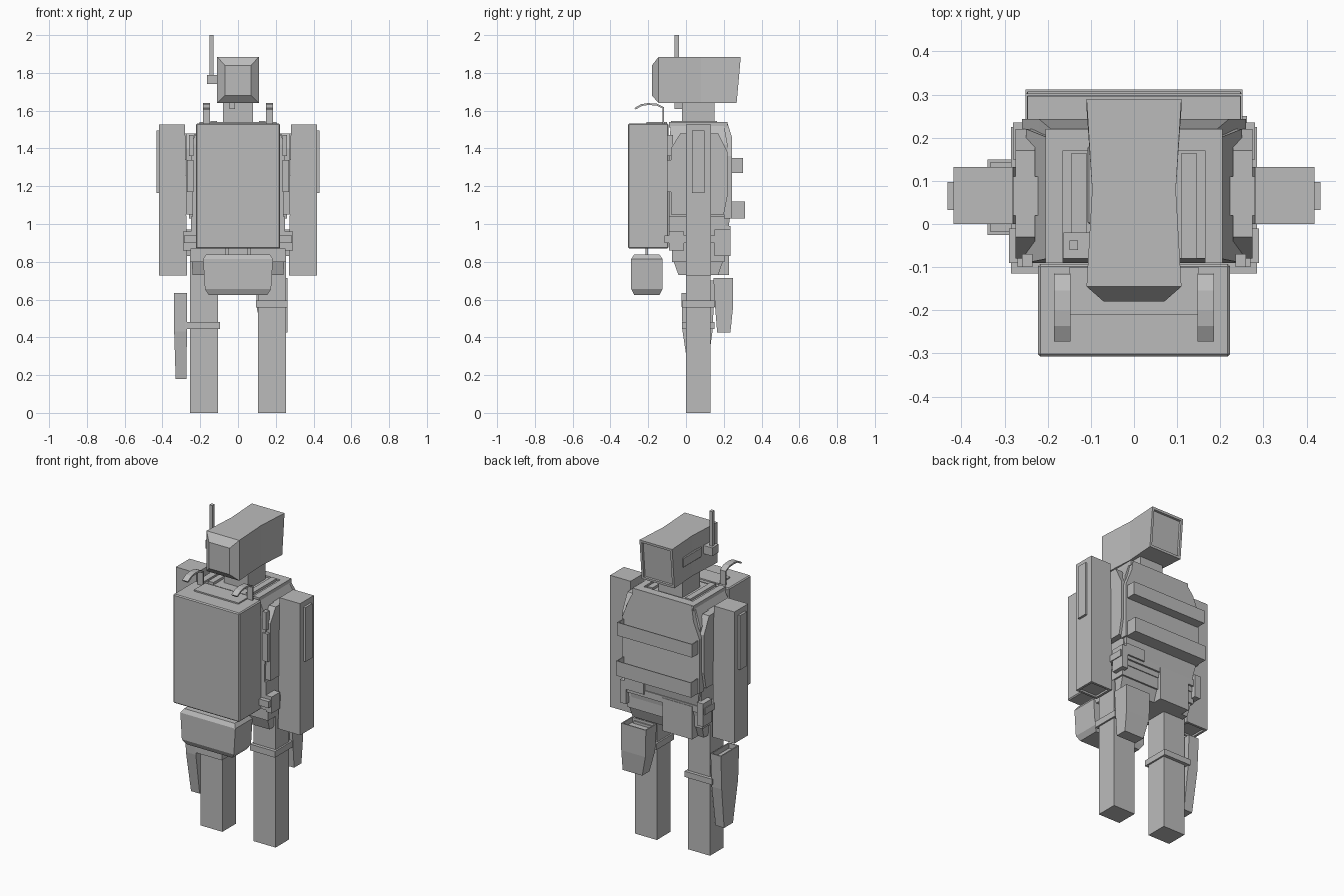
import bpy
import bmesh
import math
from mathutils import Vector

default_cube = bpy.data.objects.get("Cube")
if default_cube:
    bpy.data.objects.remove(default_cube, do_unlink=True)

GREY = (0.5, 0.5, 0.5, 1.0)
grey = bpy.data.materials.new("plain_grey")
grey.use_nodes = True
grey.diffuse_color = GREY
grey.node_tree.nodes["Principled BSDF"].inputs["Base Color"].default_value = GREY

UP, DOWN, BACK = Vector((0, 0, 1)), Vector((0, 0, -1)), Vector((0, 1, 0))


def finish(name, bm, mirror=False):
    """Turn a bmesh into a flat shaded object, optionally mirrored across x."""
    bmesh.ops.recalc_face_normals(bm, faces=bm.faces)
    mesh = bpy.data.meshes.new(name)
    bm.to_mesh(mesh)
    bm.free()
    mesh.materials.append(grey)
    obj = bpy.data.objects.new(name, mesh)
    bpy.context.scene.collection.objects.link(obj)
    if mirror:
        modifier = obj.modifiers.new("mirror", "MIRROR")
        modifier.use_axis[0] = True
        modifier.use_mirror_merge = False
    return obj


def loft(name, sections, axis="z", mirror=False):
    """Skin rectangles (position, (low, high), (low, high)) along an axis."""
    bm = bmesh.new()
    rings = []
    for position, (a_low, a_high), (b_low, b_high) in sections:
        ring = []
        for a, b in ((a_low, b_low), (a_high, b_low), (a_high, b_high), (a_low, b_high)):
            point = (a, b, position) if axis == "z" else (a, position, b)
            ring.append(bm.verts.new(point))
        rings.append(ring)
    for lower, upper in zip(rings, rings[1:]):
        for i in range(len(lower)):
            j = (i + 1) % len(lower)
            bm.faces.new((lower[i], lower[j], upper[j], upper[i]))
    bm.faces.new(rings[0])
    bm.faces.new(rings[-1])
    return finish(name, bm, mirror)


def box(name, x, y, z, mirror=False, bevel=None):
    obj = loft(name, [(z[0], x, y), (z[1], x, y)], mirror=mirror)
    if bevel:
        modifier = obj.modifiers.new("chamfer", "BEVEL")
        modifier.width = bevel
        modifier.segments = 1
    return obj


def pocket(obj, direction, rim, depth):
    """Sink the faces that point in a direction, leaving a rim around them."""
    bm = bmesh.new()
    bm.from_mesh(obj.data)
    bm.normal_update()
    faces = [f for f in bm.faces if f.normal.dot(direction) > 0.9]
    bmesh.ops.inset_individual(bm, faces=faces, thickness=rim, depth=0)
    bmesh.ops.inset_individual(bm, faces=faces, thickness=rim * 0.1, depth=-depth)
    bm.to_mesh(obj.data)
    bm.free()


def plate(name, outline, axis, start, end, mirror=False):
    """Extrude a flat outline along x (outline is y, z) or y (outline is x, z)."""
    bm = bmesh.new()
    make = (lambda p, q, d: (d, p, q)) if axis == "x" else (lambda p, q, d: (p, d, q))
    near = [bm.verts.new(make(p, q, start)) for p, q in outline]
    far = [bm.verts.new(make(p, q, end)) for p, q in outline]
    bm.faces.new(near)
    bm.faces.new(far)
    for i in range(len(near)):
        j = (i + 1) % len(near)
        bm.faces.new((near[i], near[j], far[j], far[i]))
    return finish(name, bm, mirror)


# Head with bevelled face, pinched sides and sunken, sloping rear
head = loft("head", [
    (-0.18, (-0.07, 0.07), (1.68, 1.84)),
    (-0.145, (-0.11, 0.11), (1.64, 1.885)),
    (0.08, (-0.097, 0.097), (1.64, 1.885)),
    (0.29, (-0.11, 0.11), (1.64, 1.885)),
], axis="y")
pocket(head, BACK, rim=0.02, depth=0.012)
for vertex in head.data.vertices:
    if vertex.co.y > 0.2:
        vertex.co.y -= (1.885 - vertex.co.z) * 0.09
box("head_side_panel", x=(-0.108, -0.09), y=(0.0, 0.18), z=(1.73, 1.79), bevel=0.004)
box("neck", x=(-0.08, 0.08), y=(-0.02, 0.15), z=(1.5, 1.66))
box("chin_stud", x=(-0.045, -0.015), y=(-0.06, -0.02), z=(1.61, 1.65))

# Antenna
box("antenna_base", x=(-0.163, -0.1), y=(-0.08, -0.02), z=(1.74, 1.79))
box("antenna_rod", x=(-0.15, -0.13), y=(-0.06, -0.038), z=(1.74, 2.0))

# Chest, waist and stepped hips
loft("chest", [
    (1.03, (-0.24, 0.24), (-0.09, 0.21)),
    (1.42, (-0.25, 0.25), (-0.09, 0.22)),
    (1.53, (-0.2, 0.2), (-0.08, 0.2)),
])
box("abdomen", x=(-0.25, 0.25), y=(-0.09, 0.21), z=(0.87, 1.04))
box("belt", x=(-0.285, 0.285), y=(-0.115, 0.225), z=(0.9, 0.94))
box("upper_hip", x=(-0.255, 0.255), y=(-0.075, 0.205), z=(0.8, 0.87))
loft("lower_hip", [
    (0.73, (-0.24, 0.24), (-0.04, 0.17)),
    (0.8, (-0.245, 0.245), (-0.065, 0.195)),
])

# Collar rails on top of the chest
box("collar_rail", x=(0.11, 0.145), y=(-0.08, 0.165), z=(1.52, 1.545), mirror=True)
box("shoulder_rail", x=(0.165, 0.205), y=(-0.09, 0.22), z=(1.51, 1.54), mirror=True)
box("rear_collar", x=(-0.2, 0.2), y=(0.17, 0.22), z=(1.51, 1.54))

# Vest side plates, side straps and buckles
plate("vest_side", [
    (-0.08, 1.05), (0.2, 1.05), (0.22, 1.15), (0.22, 1.38),
    (0.17, 1.48), (-0.03, 1.48), (-0.08, 1.4),
], "x", 0.23, 0.275, mirror=True)
box("side_strap", x=(0.235, 0.27), y=(-0.1, -0.07), z=(1.17, 1.34), mirror=True)
box("upper_side_strap", x=(0.235, 0.26), y=(-0.1, -0.07), z=(1.36, 1.47), mirror=True)
box("belt_buckle", x=(0.25, 0.29), y=(-0.09, -0.01), z=(0.86, 0.96), mirror=True)
box("rear_buckle", x=(0.24, 0.28), y=(0.15, 0.235), z=(0.83, 0.97), mirror=True)

# Back plate with cut corners and a sloping top
back_plate = plate("back_plate", [
    (-0.26, 1.03), (0.26, 1.03), (0.26, 1.36), (0.22, 1.46),
    (0.19, 1.54), (-0.19, 1.54), (-0.22, 1.46), (-0.26, 1.36),
], "y", 0.2, 0.243)
for vertex in back_plate.data.vertices:
    if vertex.co.z > 1.5:
        vertex.co.y -= 0.025
loft("lower_back_plate", [
    (0.87, (-0.22, 0.22), (0.18, 0.21)),
    (1.03, (-0.25, 0.25), (0.18, 0.232)),
])

# Open trays across the back
for label, bottom, top, rear in (("upper", 1.27, 1.35, 0.302), ("lower", 1.03, 1.12, 0.312)):
    tray = box(label + "_back_tray", x=(-0.252, 0.252), y=(0.235, rear), z=(bottom, top))
    pocket(tray, UP, rim=0.008, depth=0.06)

# Rear flap and lower back fittings
box("rear_flap", x=(-0.2, 0.0), y=(0.17, 0.228), z=(0.73, 0.93))
box("rear_fitting", x=(0.12, 0.25), y=(0.2, 0.235), z=(0.92, 0.99))

# Front pack with lid
box("front_pack", x=(-0.223, 0.223), y=(-0.307, -0.093), z=(0.87, 1.532), bevel=0.006)
box("pack_lid", x=(-0.15, 0.15), y=(-0.21, -0.1), z=(1.52, 1.54))

# Curved strap hooks over the pack
hook_path = [(-0.27, 1.61), (-0.235, 1.63), (-0.2, 1.635), (-0.155, 1.632), (-0.12, 1.615), (-0.12, 1.52)]
hook_mesh = bmesh.new()
hook_rows = [[hook_mesh.verts.new((x, y, z)) for x in (0.147, 0.185)] for y, z in hook_path]
for row, following in zip(hook_rows, hook_rows[1:]):
    hook_mesh.faces.new((row[0], row[1], following[1], following[0]))
hook = finish("strap_hook", hook_mesh, mirror=True)
thickness = hook.modifiers.new("thickness", "SOLIDIFY")
thickness.thickness = 0.01
thickness.offset = 0

# Hanging front pouch
loft("front_pouch", [
    (0.625, (-0.155, 0.155), (-0.275, -0.14)),
    (0.655, (-0.175, 0.175), (-0.29, -0.125)),
    (0.815, (-0.185, 0.185), (-0.29, -0.125)),
    (0.838, (-0.17, 0.17), (-0.275, -0.14)),
])
box("pouch_hanger", x=(0.05, 0.07), y=(-0.215, -0.2), z=(0.83, 0.88), mirror=True)

# Arms with raised outer panels
arm = loft("arm", [
    (0.727, (0.27, 0.418), (0.0, 0.132)),
    (1.527, (0.28, 0.418), (0.0, 0.132)),
], mirror=True)
pocket(arm, DOWN, rim=0.02, depth=0.01)
box("arm_panel", x=(0.41, 0.432), y=(0.033, 0.097), z=(1.165, 1.495), mirror=True)
box("shoulder_joint", x=(0.2, 0.3), y=(0.02, 0.11), z=(1.34, 1.48), mirror=True)

# Legs and their bands
box("leg", x=(0.105, 0.253), y=(0.0, 0.13), z=(0.0, 0.8), mirror=True)
box("left_leg_band", x=(0.095, 0.263), y=(-0.02, 0.15), z=(0.557, 0.595))
box("right_leg_band", x=(-0.28, -0.095), y=(-0.02, 0.15), z=(0.445, 0.48))

# Left thigh pouch, open at the top
thigh_pouch = loft("thigh_pouch", [
    (0.425, (0.13, 0.262), (0.165, 0.235)),
    (0.55, (0.1, 0.262), (0.155, 0.248)),
    (0.715, (0.095, 0.262), (0.145, 0.25)),
])
pocket(thigh_pouch, UP, rim=0.01, depth=0.03)
box("pouch_mount", x=(0.12, 0.24), y=(0.12, 0.16), z=(0.56, 0.7))

# Right leg holster, open at the top
holster = loft("holster", [
    (0.18, (-0.33, -0.272), (0.02, 0.105)),
    (0.43, (-0.338, -0.271), (-0.018, 0.14)),
    (0.635, (-0.34, -0.27), (-0.025, 0.15)),
])
pocket(holster, UP, rim=0.01, depth=0.03)
